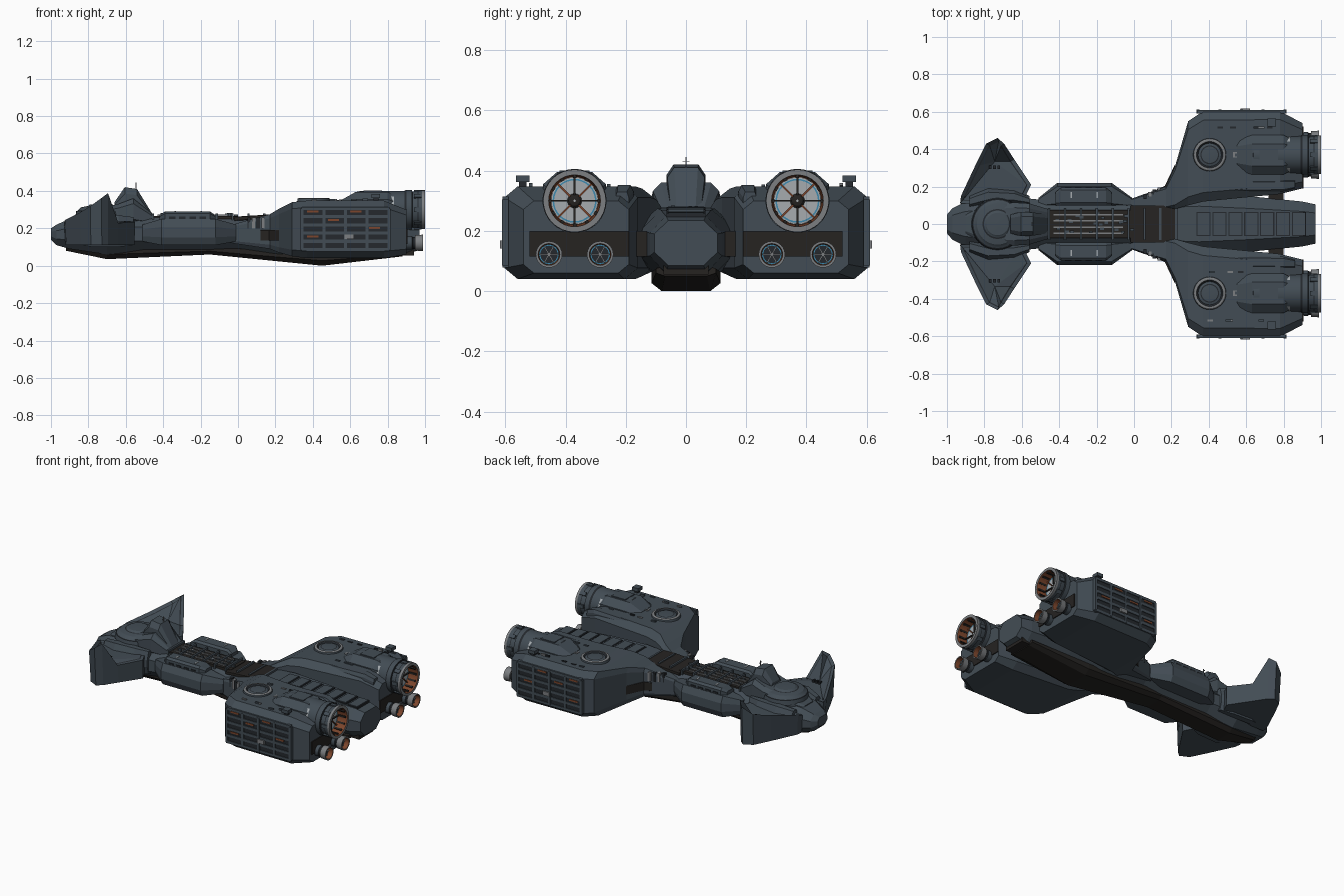
import bpy, bmesh, math, random
from mathutils import Vector

if "Cube" in bpy.data.objects:
    bpy.data.objects.remove(bpy.data.objects["Cube"])
random.seed(4)


def material(name, r, g, b):
    m = bpy.data.materials.new(name)
    m.use_nodes = True
    m.diffuse_color = (r, g, b, 1)
    m.node_tree.nodes["Principled BSDF"].inputs["Base Color"].default_value = (r, g, b, 1)
    return m


SLATE = material("slate hull", .055, .073, .09)
SEAM = material("dark seam", .018, .022, .027)
BROWN = material("brown black", .019, .017, .0155)
STEEL = material("grey steel", .2, .21, .22)
PALE = material("pale grey", .38, .41, .43)
RUST = material("rust orange", .2, .06, .025)
BLUE = material("blue glow", .05, .25, .42)


def finish(name, bm, mats, smooth=False):
    bmesh.ops.recalc_face_normals(bm, faces=bm.faces)
    me = bpy.data.meshes.new(name)
    bm.to_mesh(me)
    bm.free()
    for m in mats:
        me.materials.append(m)
    ob = bpy.data.objects.new(name, me)
    bpy.context.collection.objects.link(ob)
    if smooth:
        bpy.ops.object.select_all(action="DESELECT")
        ob.select_set(True)
        bpy.context.view_layer.objects.active = ob
        bpy.ops.object.shade_smooth_by_angle(angle=math.radians(30))
    return ob


def box(name, lo, hi, mat, side=1):
    bm = bmesh.new()
    bmesh.ops.create_cube(bm, size=1)
    for v in bm.verts:
        v.co = Vector(l + (h - l) * (c + .5) for l, h, c in zip(lo, hi, v.co))
        v.co.y *= side
    return finish(name, bm, [mat])


def spokes(name, count, lo, hi, centre, mats):
    """Boxes repeated around an axis along x."""
    for i in range(count):
        ob = box(name, lo, hi, mats[i % len(mats)])
        ob.rotation_euler.x = math.tau * i / count
        ob.location = centre


def skin(bm, rings):
    """Bridge rings of vertices in order and cap the ends; returns the faces of every band."""
    rings = [[bm.verts.new(p) for p in ring] for ring in rings]
    n = len(rings[0])
    bands = [[bm.faces.new((a[i], a[(i + 1) % n], b[(i + 1) % n], b[i])) for i in range(n)]
             for a, b in zip(rings, rings[1:])]
    bm.faces.new(rings[0])
    bm.faces.new(rings[-1])
    return bands


def loft(name, stations, mat, side=1, cut=(.3, .35)):
    """Chamfered sections along x: (x, y0, y1, z0, z1); cut = chamfer share in y and z."""
    bm, rings = bmesh.new(), []
    for x, y0, y1, z0, z1 in stations:
        cy, cz = (y1 - y0) * cut[0], (z1 - z0) * cut[1]
        ring = [(y0 + cy, z0), (y1 - cy, z0), (y1, z0 + cz), (y1, z1 - cz),
                (y1 - cy, z1), (y0 + cy, z1), (y0, z1 - cz), (y0, z0 + cz)]
        rings.append([(x, y * side, z) for y, z in ring])
    skin(bm, rings)
    return finish(name, bm, [mat])


def centred(name, stations, mat, cut=(.22, .3)):
    return loft(name, [(x, -w, w, a, b) for x, w, a, b in stations], mat, cut=cut)


def lathe(name, profile, centre, mats, axis="x", n=32):
    """Turned part; profile rows are (along, radius, material slot of the next band)."""
    bm, rings = bmesh.new(), []
    for d, r, _ in profile:
        ring = []
        for i in range(n):
            u, v = r * math.cos(math.tau * i / n), r * math.sin(math.tau * i / n)
            off = (d, u, v) if axis == "x" else (u, v, d)
            ring.append(Vector(centre) + Vector(off))
        rings.append(ring)
    for band, row in zip(skin(bm, rings), profile):
        for f in band:
            f.material_index = row[2]
    return finish(name, bm, mats, True)


# Central hull and keel
centred("main_hull", [(-1, .05, .14, .2), (-.97, .085, .11, .22), (-.9, .12, .09, .25),
                      (-.7, .15, .06, .27), (-.5, .13, .08, .26), (0, .13, .08, .25),
                      (.2, .16, .055, .265), (.35, .17, .045, .275), (.6, .15, .045, .27),
                      (.9, .12, .06, .25), (.97, .105, .085, .235)], SLATE)
centred("keel", [(-.92, .04, .08, .14), (-.7, .08, .035, .12), (-.15, .08, .06, .12),
                 (.2, .1, .025, .1), (.45, .115, 0, .09), (.88, .1, .05, .085)], BROWN, (.15, .3))
box("tail_vent", (.86, -.075, .055), (.94, .075, .085), BROWN)

# Spine panels
for i in range(7):
    x = .34 + i * .085
    z = .281 - .022 * max(0, (x - .35)) - .035 * max(0, x - .6)
    box("spine_seam", (x - .006, -.064, z - .03), (x + .07, .064, z - .004), SEAM)
    box("spine_panel", (x, -.059, z - .03), (x + .064, .059, z), SLATE)

# Brown deck with ribs and pipes
box("mid_deck", (-.46, -.075, .24), (0, .075, .266), BROWN)
centred("rear_deck", [(-.02, .1, .24, .262), (.22, .1, .255, .277)], BROWN, (.02, .1))
for i in range(9):
    x = -.46 + i * .085
    box("deck_rib", (x, -.085, .245), (x + .012, .085, .279), SLATE)
for y in (-.05, -.017, .017, .05):
    box("deck_pipe", (-.43, y - .004, .26), (-.06, y + .004, .273), STEEL)
for i in range(24):
    x, y = random.uniform(-.44, -.02), random.uniform(-.06, .06)
    box("deck_fitting", (x, y, .25), (x + .02, y + .012, random.uniform(.268, .285)), SLATE)

# Bridge tower and turret
centred("bridge_base", [(-.9, .05, .22, .255), (-.8, .1, .22, .29), (-.64, .115, .22, .33),
                        (-.56, .11, .22, .36), (-.46, .08, .22, .28)], SLATE, (.12, .2))
centred("bridge_tower", [(-.66, .05, .28, .34), (-.605, .065, .28, .42), (-.54, .062, .28, .41),
                         (-.46, .05, .24, .28)], SLATE, (.18, .25))
lathe("turret", [(0, .14, 0), (.03, .135, 1), (.032, .128, 0), (.05, .11, 0), (.056, .08, 1),
                 (.057, .072, 0), (.066, .06, 0), (.068, .01, 0)], (-.73, 0, .262), [SLATE, SEAM], "z")
box("mast", (-.547, -.002, .4), (-.543, .002, .445), STEEL)
box("mast_arm", (-.547, -.012, .43), (-.543, .012, .433), STEEL)


def wing(side):
    # Plan corners with their top heights: low inner deck, tall fin at the tip
    plan = [(-.93, .11, .23), (-.925, .15, .245), (-.845, .32, .285), (-.79, .43, .318),
            (-.73, .46, .362), (-.695, .43, .388), (-.64, .345, .228), (-.55, .21, .235), (-.6, .11, .235)]
    bm = bmesh.new()
    low = [bm.verts.new((x * .97 - .02, y * .97 * side, .11)) for x, y, _ in plan]
    top = [bm.verts.new((x, y * side, z)) for x, y, z in plan]
    hub = bm.verts.new((-.745, .335 * side, .232))
    n = len(plan)
    bm.faces.new(low)
    caps = []
    for i in range(n):
        j = (i + 1) % n
        bm.faces.new((low[i], low[j], top[j], top[i]))
        caps.append(bm.faces.new((top[i], top[j], hub)))
    bmesh.ops.recalc_face_normals(bm, faces=bm.faces)
    # Armour panel framed by a dark seam
    bmesh.ops.inset_region(bm, faces=caps, thickness=.02)
    seam = bmesh.ops.inset_region(bm, faces=caps, thickness=.006, depth=.003)
    for f in seam["faces"]:
        f.material_index = 1
    finish("wing", bm, [SLATE, SEAM])
    for k in range(3):
        x = -.775 + k * .022
        box("wing_hatch", (x, .295, .22), (x + .014, .313, .25), SEAM, side)
    loft("wing_root", [(-.88, .08, .16, .12, .25), (-.78, .1, .2, .1, .27),
                       (-.64, .1, .19, .1, .27), (-.56, .1, .15, .11, .26)], SLATE, side)


def engine(side):
    c = (0, .37 * side, .3)
    # Housing, bell, hollow throat and fan disc
    housing = lathe("engine_housing", [
        (.58, .05, 0), (.64, .098, 0), (.81, .1, 1), (.835, .1, 0), (.89, .1, 2), (.9, .106, 0),
        (.93, .106, 2), (.932, .096, 0), (.96, .1, 2), (.965, .1, 0), (.985, .104, 3), (1, .104, 3),
        (1, .086, 4), (.93, .08, 4), (.93, .01, 4)], c, [SLATE, PALE, SEAM, STEEL, RUST])
    # The pale strip stays on the flanks only
    for p in housing.data.polygons:
        if p.material_index == 1 and abs(p.normal.z) > .75:
            p.material_index = 0
    lathe("fan_disc", [(.925, .08, 0), (.934, .078, 0), (.935, .073, 1), (.935, .068, 0),
                       (.935, .024, 2), (.943, .016, 2), (.946, .004, 2)], c, [PALE, BLUE, BROWN])
    spokes("fan_spoke", 8, (.934, .02, -.003), (.945, .08, .003), c, [BROWN, RUST])
    spokes("throat_rib", 12, (.94, .076, -.006), (.99, .085, .006), c, [BROWN])
    spokes("bell_rib", 8, (.94, .09, -.012), (.98, .106, .012), c, [SLATE])
    for y in (.285, .455):
        t = (0, y * side, .122)
        lathe("small_thruster", [(.84, .034, 0), (.93, .036, 1), (.935, .032, 1), (.945, .032, 2),
                                 (.947, .041, 2), (.988, .044, 2), (.988, .036, 3), (.955, .033, 4),
                                 (.955, .029, 1), (.955, .004, 1)],
              t, [SLATE, SEAM, STEEL, RUST, BLUE], n=24)
        spokes("thruster_bar", 6, (.954, 0, -.0025), (.962, .031, .0025), t, [STEEL])


def nacelle(side):
    loft("nacelle", [(-.03, .08, .13, .12, .22), (.17, .08, .2, .09, .275), (.22, .08, .31, .07, .305),
                     (.29, .1, .55, .05, .34), (.37, .12, .603, .04, .348), (.78, .16, .603, .04, .348),
                     (.9, .19, .54, .06, .30)], SLATE, side, (.1, .12))
    box("rear_band", (.84, .19, .115), (.906, .52, .2), BROWN, side)
    box("rear_band_inner", (.72, .13, .115), (.8, .19, .2), BROWN, side)
    loft("rear_block", [(.48, .17, .235, .25, .345), (.8, .175, .235, .22, .352),
                        (.86, .19, .235, .2, .33)], SLATE, side, (.15, .15))
    loft("engine_cradle", [(.55, .29, .45, .3, .35), (.63, .265, .475, .26, .395),
                           (.8, .265, .475, .26, .395), (.83, .28, .46, .26, .38)], SLATE, side, (.22, .3))
    box("cradle_hatch", (.67, .32, .39), (.77, .42, .401), SLATE, side)
    # Dark band on the inner part of the slanted shoulder
    loft("shoulder_band", [(.12, .1, .184, .135, .19), (.165, .1, .204, .135, .19),
                           (.218, .1, .316, .135, .19)], BROWN, side, (.01, .02))
    # Side armour grid over a dark recess
    box("side_recess", (.35, .59, .09), (.8, .6045, .305), SEAM, side)
    for i in range(6):
        z = .078 + i * .044
        box("side_rail", (.34, .59, z), (.81, .609, z + .017), SLATE, side)
    for i in range(5):
        x = .335 + i * .116
        box("side_post", (x, .59, .085), (x + .016, .611, .305), SLATE, side)
    for x, z in ((.37, .285), (.6, .285), (.48, .24), (.7, .195), (.37, .15)):
        box("side_light", (x, .6, z), (x + .06, .608, z + .011), RUST, side)
    box("side_badge_plate", (.57, .6, .142), (.62, .617, .168), STEEL, side)
    # Round roof hatch and fittings
    lathe("roof_hatch", [(0, .09, 0), (.02, .086, 1), (.024, .08, 1), (.024, .071, 2),
                         (.016, .062, 0), (.02, .05, 2), (.021, .044, 0), (.021, .004, 0)],
          (.405, .37 * side, .338), [SLATE, STEEL, SEAM], "z")
    box("roof_marking", (.53, .355, .34), (.58, .385, .351), STEEL, side)
    box("roof_marking_centre", (.54, .362, .34), (.56, .378, .353), SLATE, side)
    box("vent_stem", (.725, .53, .33), (.75, .555, .37), SEAM, side)
    box("vent_cap", (.715, .52, .362), (.76, .565, .384), SLATE, side)
    for i in range(10):
        x, y = random.uniform(.38, .75), random.choice((.25, .51, .53))
        box("roof_fitting", (x, y, .33), (x + .03, y + .012, random.uniform(.351, .36)),
            random.choice((SLATE, SEAM, STEEL)), side)
    # Fittings where the nacelle meets the hull
    for i in range(4):
        x = .05 + i * .025
        box("shoulder_fitting", (x, .135 + i * .012, .2), (x + .018, .16 + i * .012, .258),
            STEEL if i % 2 else SEAM, side)


def pod(side):
    loft("side_pod", [(-.51, .09, .14, .13, .22), (-.41, .09, .22, .11, .25),
                      (-.12, .09, .22, .11, .25), (-.01, .09, .14, .13, .22)], SLATE, side, (.15, .3))
    loft("pod_roof", [(-.42, .1, .17, .23, .27), (-.39, .1, .195, .23, .29),
                      (-.15, .1, .195, .23, .29), (-.12, .1, .17, .23, .27)], SLATE, side, (.15, .2))
    for i in range(4):
        x = -.37 + i * .055
        box("pod_window", (x, .18, .25), (x + .035, .199, .262), SEAM, side)
    for x in (-.34, -.2):
        box("pod_light", (x, .14, .28), (x + .008, .17, .293), PALE, side)


for s in (1, -1):
    wing(s)
    engine(s)
    nacelle(s)
    pod(s)
